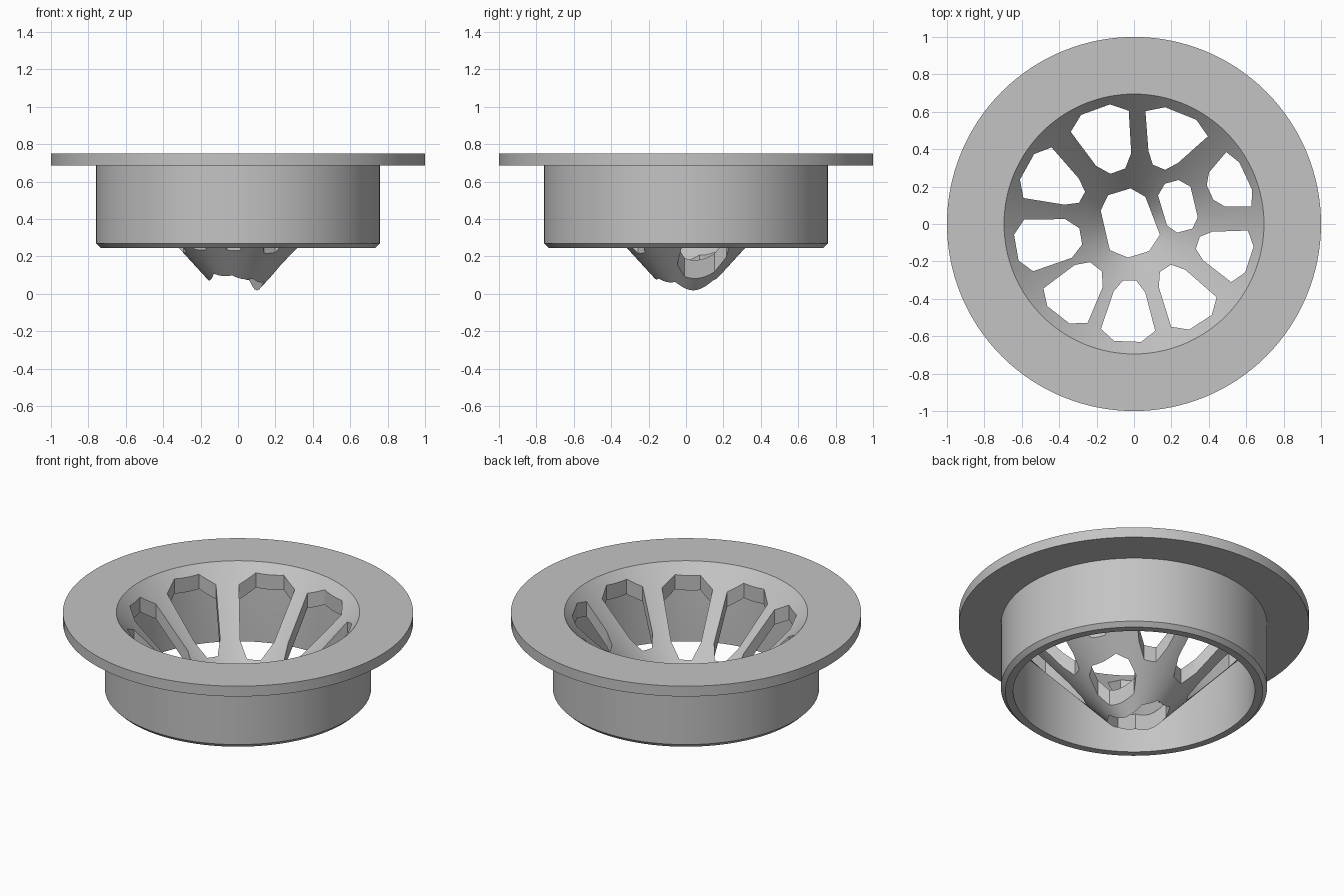
import bpy, bmesh
from math import cos, sin, radians, tau
from mathutils import Matrix, Vector

cube = bpy.data.objects.get("Cube")
if cube:
    bpy.data.objects.remove(cube, do_unlink=True)

grey = bpy.data.materials.new("plain grey")
grey.use_nodes = True
colour = (0.55, 0.55, 0.55, 1)
grey.diffuse_color = colour
grey.node_tree.nodes["Principled BSDF"].inputs["Base Color"].default_value = colour


def finish(bm, name):
    bmesh.ops.recalc_face_normals(bm, faces=bm.faces)
    mesh = bpy.data.meshes.new(name)
    bm.to_mesh(mesh)
    bm.free()
    mesh.materials.append(grey)
    obj = bpy.data.objects.new(name, mesh)
    bpy.context.collection.objects.link(obj)
    return obj


def lathe(name, profile, steps=128):
    """Revolve a closed (radius, height) outline around the z axis."""
    bm = bmesh.new()
    verts = [bm.verts.new((r, 0, z)) for r, z in profile]
    edges = [bm.edges.new((a, b)) for a, b in zip(verts, verts[1:] + verts[:1])
             if a.co.x + b.co.x > 0]
    bmesh.ops.spin(bm, geom=verts + edges, cent=(0, 0, 0), axis=(0, 0, 1),
                   angle=tau, steps=steps, use_merge=False)
    bmesh.ops.remove_doubles(bm, verts=bm.verts, dist=0.0001)
    return finish(bm, name)


def slot(bm, x, y, angle, half_length, w_in, w_out):
    """Add an upright eight-sided tapered prism, pointing along angle."""
    a, b = half_length, half_length * 0.62
    outline = [(a, -w_out * 0.5), (a, w_out * 0.5), (b, w_out), (-b, w_in),
               (-a, w_in * 0.42), (-a, -w_in * 0.42), (-b, -w_in), (b, -w_out)]
    place = Matrix.Translation((x, y, -0.3)) @ Matrix.Rotation(radians(angle), 4, 'Z')
    base = bm.faces.new([bm.verts.new(place @ Vector((u, v, 0))) for u, v in outline])
    top = bmesh.ops.extrude_face_region(bm, geom=[base])["geom"]
    bmesh.ops.translate(bm, vec=(0, 0, 1.4),
                        verts=[g for g in top if isinstance(g, bmesh.types.BMVert)])


# Flange and sleeve with a chamfered lower edge
collar = lathe("flange_and_sleeve", [
    (0.695, 0.75), (1, 0.75), (1, 0.685), (0.76, 0.685), (0.76, 0.27),
    (0.735, 0.245), (0.69, 0.245), (0.69, 0.70)])

# Strainer cone
cone = lathe("strainer_cone", [(0, 0), (0.695, 0.75), (0.70, 0.663), (0, -0.1)])

# Drain openings: x, y, direction, half length, inner and outer half width
openings = [
    (-0.146, 0.447, 110, 0.175, 0.10, 0.165),
    (0.192, 0.447, 68, 0.155, 0.085, 0.18),
    (0.502, 0.212, 25, 0.105, 0.10, 0.16),
    (0.237, 0.095, -75, 0.135, 0.09, 0.085),
    (0.479, -0.145, -18, 0.145, 0.08, 0.145),
    (0.262, -0.381, -57, 0.172, 0.085, 0.145),
    (-0.028, -0.465, -92, 0.163, 0.085, 0.145),
    (-0.304, -0.357, -128, 0.163, 0.095, 0.15),
    (-0.457, -0.096, -170, 0.175, 0.105, 0.14),
    (-0.425, 0.224, 151, 0.168, 0.08, 0.155),
    (-0.027, 0.005, 107, 0.175, 0.14, 0.125),
]
bm = bmesh.new()
for opening in openings:
    slot(bm, *opening)
cutter = finish(bm, "opening_cutter")
cutter.hide_render = True

cut = cone.modifiers.new("openings", 'BOOLEAN')
cut.operation = 'DIFFERENCE'
cut.solver = 'EXACT'
cut.object = cutter
bpy.context.view_layer.objects.active = cone
bpy.ops.object.modifier_apply(modifier=cut.name)
bpy.data.objects.remove(cutter, do_unlink=True)

# Smooth round walls, crisp edges
for obj in (collar, cone):
    bpy.ops.object.select_all(action='DESELECT')
    obj.select_set(True)
    bpy.context.view_layer.objects.active = obj
    bpy.ops.object.shade_smooth_by_angle(angle=radians(25))
